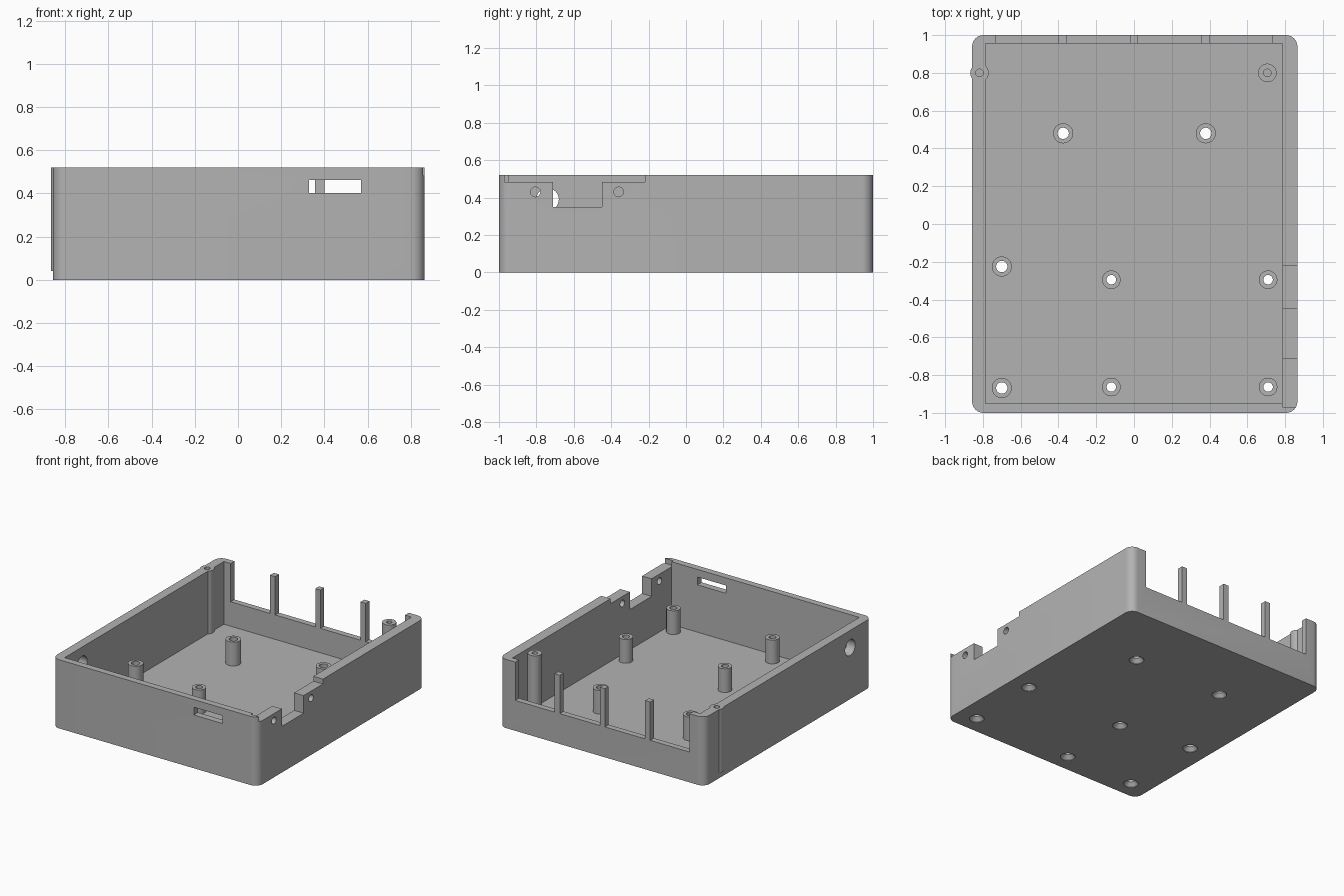
import bpy
import bmesh
from math import radians, tau
from mathutils import Matrix, Vector

old = bpy.data.objects.get("Cube")
if old:
    bpy.data.objects.remove(old, do_unlink=True)

grey = bpy.data.materials.new("plain_grey")
grey.use_nodes = True
colour = (0.45, 0.45, 0.45, 1)
grey.diffuse_color = colour
grey.node_tree.nodes["Principled BSDF"].inputs["Base Color"].default_value = colour

HEIGHT, FLOOR = 0.52, 0.045


def finish(bm, name):
    bmesh.ops.recalc_face_normals(bm, faces=bm.faces)
    mesh = bpy.data.meshes.new(name)
    bm.to_mesh(mesh)
    bm.free()
    mesh.materials.append(grey)
    obj = bpy.data.objects.new(name, mesh)
    bpy.context.collection.objects.link(obj)
    return obj


def box(name, x, y, z, radius=0):
    """Box from (low, high) pairs, with optional rounded upright edges."""
    bm = bmesh.new()
    bmesh.ops.create_cube(bm, size=1)
    for v in bm.verts:
        v.co = [(lo + hi) / 2 + c * (hi - lo) for c, (lo, hi) in zip(v.co, (x, y, z))]
    if radius:
        upright = [e for e in bm.edges
                   if abs(e.verts[0].co.z - e.verts[1].co.z) > 0.1]
        bmesh.ops.bevel(bm, geom=upright, offset=radius, segments=8,
                        profile=0.5, affect='EDGES')
    return finish(bm, name)


def lathe(name, x, y, profile, sides=32):
    """Solid of revolution from (radius, height) points, closed at both ends."""
    bm = bmesh.new()
    rings = []
    for r, z in profile:
        rings.append([bm.verts.new(Matrix.Rotation(tau * i / sides, 3, 'Z')
                                   @ Vector((r, 0, z)) + Vector((x, y, 0)))
                      for i in range(sides)])
    for a, b in zip(rings, rings[1:]):
        for i in range(sides):
            j = (i + 1) % sides
            bm.faces.new((a[i], a[j], b[j], b[i]))
    bm.faces.new(rings[0])
    bm.faces.new(rings[-1])
    return finish(bm, name)


def cross_drill(x, y, z, r):
    """Cylinder along x for drilling a side wall."""
    bm = bmesh.new()
    bmesh.ops.create_cone(bm, cap_ends=True, segments=32, radius1=r, radius2=r, depth=0.2,
                          matrix=Matrix.Translation((x, y, z)) @ Matrix.Rotation(radians(90), 4, 'Y'))
    return finish(bm, "drill")


def combine(obj, tool, operation='DIFFERENCE', keep=False):
    mod = obj.modifiers.new("combine", 'BOOLEAN')
    mod.operation, mod.object, mod.solver = operation, tool, 'EXACT'
    bpy.context.view_layer.objects.active = obj
    bpy.ops.object.modifier_apply(modifier=mod.name)
    if not keep:
        bpy.data.objects.remove(tool, do_unlink=True)


# Open tray with a rounded footprint
case = box("case", (-0.857, 0.865), (-1, 1), (0, HEIGHT), 0.06)
combine(case, box("cavity", (-0.787, 0.785), (-0.95, 0.955), (FLOOR, 0.7)))

# Back wall openings, leaving three slim fins
for span in ((-0.73, -0.4), (-0.357, -0.021), (0.021, 0.357), (0.4, 0.73)):
    combine(case, box("opening", span, (0.93, 1.1), (0.23, 0.7)))

# Stepped notch in the left wall, and the slot in the front wall
combine(case, box("shallow_notch", (0.785, 1), (-0.97, -0.22), (0.483, 0.7)))
combine(case, box("deep_notch", (0.76, 1), (-0.71, -0.45), (0.35, 0.7)))
combine(case, box("slot", (0.33, 0.57), (-1.1, -0.9), (0.403, 0.462)))

# Round holes through the side walls
for x, y, z, r in ((0.82, -0.805, 0.43, 0.026), (0.82, -0.36, 0.43, 0.026),
                   (-0.82, -0.74, 0.39, 0.06)):
    combine(case, cross_drill(x, y, z, r))

# Lid screw posts: one merged into the right wall, one standing free
wall_post = lathe("wall_screw_post", -0.818, 0.8, ((0.049, 0.04), (0.049, HEIGHT)))
combine(case, wall_post, 'UNION')
combine(case, lathe("drill", -0.818, 0.8, ((0.02, 0.25), (0.02, 0.7))))
free_post = lathe("free_screw_post", 0.706, 0.8, ((0.049, FLOOR - 0.01), (0.049, HEIGHT)))
combine(free_post, lathe("drill", 0.706, 0.8, ((0.02, 0.25), (0.02, 0.7))))
parts = [case, free_post]

# Board standoffs with countersunk holes through the floor
wide = [(-0.375, 0.48), (0.38, 0.48), (-0.7, -0.225), (-0.7, -0.868)]
narrow = [(x, y) for x in (-0.12, 0.71) for y in (-0.295, -0.863)]
for spots, outer, hole in ((wide, 0.053, 0.03), (narrow, 0.049, 0.025)):
    for x, y in spots:
        post = lathe("board_standoff", x, y, ((outer, FLOOR - 0.005), (outer, 0.225)))
        drill = lathe("drill", x, y, ((0.052, -0.01), (0.052, 0.004),
                                      (hole, 0.032), (hole, 0.4)))
        combine(case, drill, keep=True)
        combine(post, drill)
        parts.append(post)

# Smooth rounded surfaces, crisp edges
bpy.ops.object.select_all(action='DESELECT')
for part in parts:
    part.select_set(True)
bpy.context.view_layer.objects.active = case
bpy.ops.object.shade_smooth_by_angle(angle=radians(30))
